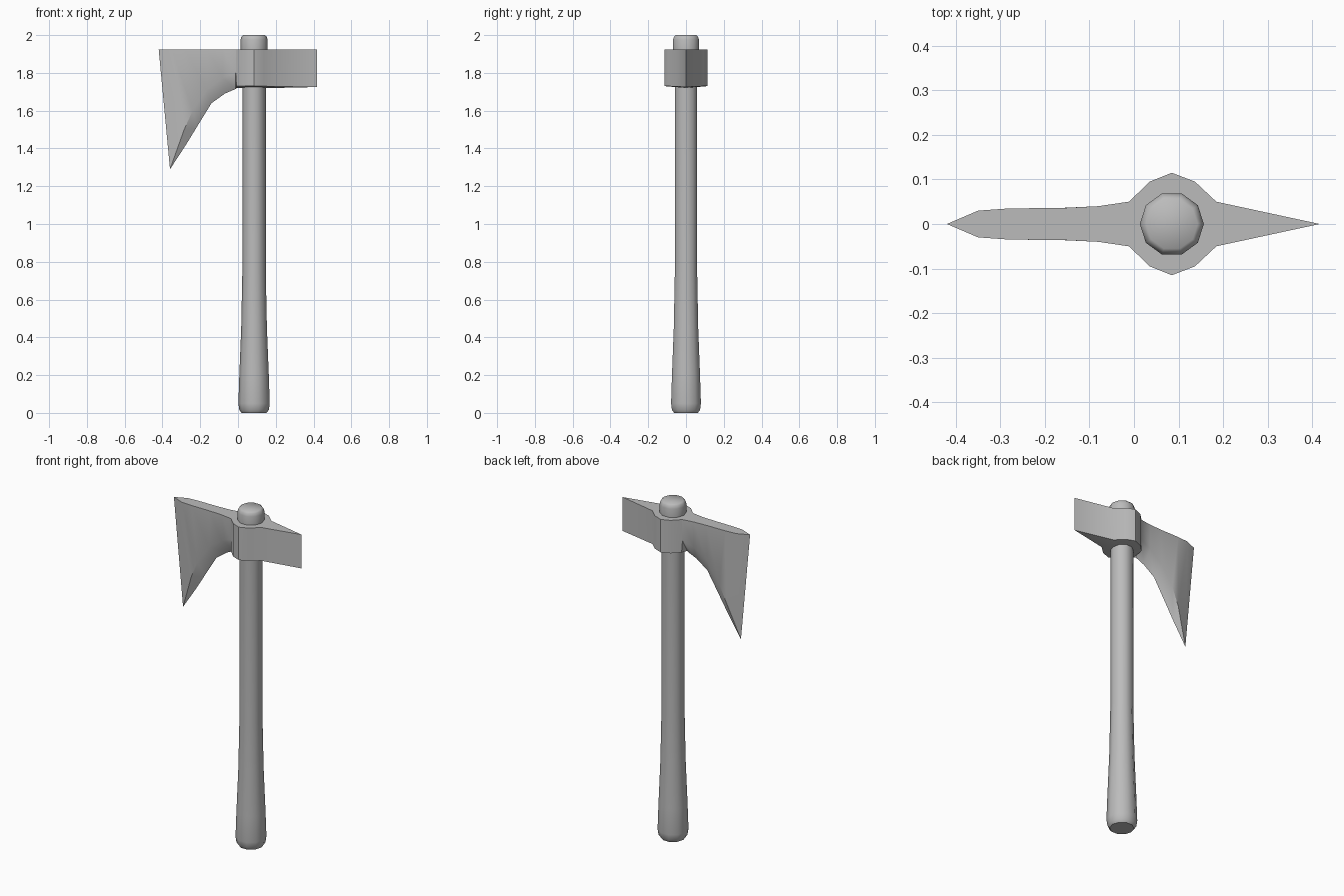
import bpy, bmesh
from math import cos, sin, pi, radians

cube = bpy.data.objects.get("Cube")
if cube:
    bpy.data.objects.remove(cube, do_unlink=True)

AXIS_X = 0.085
HEAD_TOP = 1.925

grey = bpy.data.materials.new("plain_grey")
grey.use_nodes = True
colour = (0.5, 0.5, 0.5, 1)
grey.diffuse_color = colour
grey.node_tree.nodes["Principled BSDF"].inputs["Base Color"].default_value = colour


def loft(name, rings, angle):
    """Skin closed rings of points, cap both ends and weld."""
    bm = bmesh.new()
    loops = [[bm.verts.new(p) for p in ring] for ring in rings]
    n = len(loops[0])
    for a, b in zip(loops, loops[1:]):
        for i in range(n):
            j = (i + 1) % n
            bm.faces.new((a[i], a[j], b[j], b[i]))
    bm.faces.new(loops[0])
    bm.faces.new(loops[-1])
    bmesh.ops.remove_doubles(bm, verts=bm.verts, dist=0.0005)
    bmesh.ops.recalc_face_normals(bm, faces=bm.faces)
    mesh = bpy.data.meshes.new(name)
    bm.to_mesh(mesh)
    bm.free()
    mesh.materials.append(grey)
    obj = bpy.data.objects.new(name, mesh)
    bpy.context.collection.objects.link(obj)
    bpy.ops.object.select_all(action="DESELECT")
    obj.select_set(True)
    bpy.context.view_layer.objects.active = obj
    bpy.ops.object.shade_smooth_by_angle(angle=radians(angle))
    return obj


# Handle: ten-sided shaft, flared foot, rounded top (radius, height)
profile = [(0.066, 0), (0.078, 0.015), (0.083, 0.05), (0.078, 0.2), (0.068, 0.45),
           (0.062, 0.75), (0.062, 1.72), (0.072, 1.92), (0.072, 1.975),
           (0.067, 1.992), (0.058, 2.0)]
loft("handle", [[(AXIS_X + r * cos(i * pi / 5), r * sin(i * pi / 5), z)
                 for i in range(10)] for r, z in profile], 50)


# Axe head: sections with a ridged underside, from cutting edge to rear spike
def section(top_x, width, side_x, side_z, ridge_x, ridge_z):
    return [(top_x, -width, HEAD_TOP), (side_x, -width, side_z),
            (ridge_x, 0, ridge_z), (side_x, width, side_z), (top_x, width, HEAD_TOP)]


blade = [(-0.42, 0, -0.36, 1.29, -0.36, 1.29),
         (-0.35, 0.03, -0.285, 1.50, -0.275, 1.42),
         (-0.28, 0.035, -0.24, 1.60, -0.22, 1.51),
         (-0.16, 0.036, -0.165, 1.71, -0.14, 1.64),
         (-0.08, 0.04, -0.08, 1.775, -0.07, 1.69),
         (-0.012, 0.05, -0.012, 1.80, -0.012, 1.715)]
collar = [(-0.008, 0.053, 1.73), (0.035, 0.095, 1.73), (0.085, 0.115, 1.73),
          (0.137, 0.095, 1.73), (0.185, 0.05, 1.728), (0.417, 0, 1.725)]
rings = [section(*s) for s in blade]
rings += [section(x, w, x, z, x, 1.72 if w else z) for x, w, z in collar]
loft("axe_head", rings, 32)
